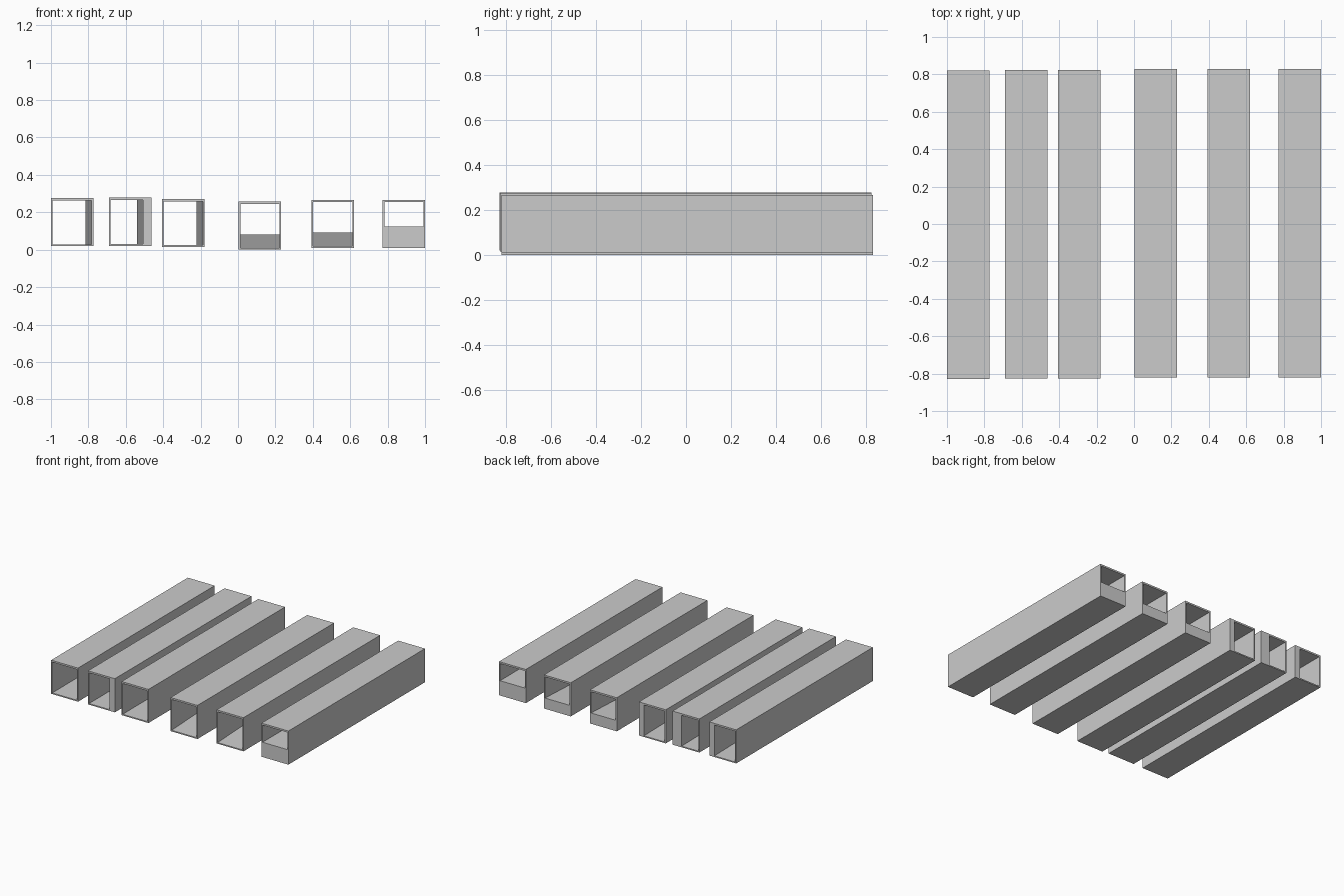
import bpy
import bmesh

WIDTH, HEIGHT, HALF = 0.227, 0.257, 0.825
WALL, ROOF = 0.009, 0.013

cube = bpy.data.objects.get("Cube")
if cube:
    bpy.data.objects.remove(cube, do_unlink=True)

grey = bpy.data.materials.new("light grey")
grey.use_nodes = True
colour = (0.6, 0.6, 0.6, 1)
grey.diffuse_color = colour
grey.node_tree.nodes["Principled BSDF"].inputs["Base Color"].default_value = colour


def rectangle(bm, x0, x1, z0, z1, y):
    return [bm.verts.new((x, y, z)) for x, z in ((x0, z0), (x1, z0), (x1, z1), (x0, z1))]


def bridge(bm, a, b):
    for i in range(4):
        j = (i + 1) % 4
        bm.faces.new((a[i], a[j], b[j], b[i]))


def tube(name, x, y, z, side=(WALL, WALL), floor=(WALL, WALL)):
    """Open tube whose side wall and floor thickness run from front to back."""
    bm = bmesh.new()
    outer, inner = [], []
    for end, s, f in zip((y - HALF, y + HALF), side, floor):
        outer.append(rectangle(bm, x, x + WIDTH, z, z + HEIGHT, end))
        inner.append(rectangle(bm, x + WALL, x + WIDTH - s,
                               z + f, z + HEIGHT - ROOF, end))
    bridge(bm, outer[0], outer[1])
    bridge(bm, inner[0], inner[1])
    for o, i in zip(outer, inner):
        bridge(bm, o, i)
    bmesh.ops.recalc_face_normals(bm, faces=bm.faces)
    mesh = bpy.data.meshes.new(name)
    bm.to_mesh(mesh)
    bm.free()
    mesh.materials.append(grey)
    bpy.context.collection.objects.link(bpy.data.objects.new(name, mesh))


# Tubes with a side wall that thickens towards the back
tube("side_wedge_tube_outer", -1.0, -0.003, 0.02, side=(WALL, 0.043))
tube("side_wedge_tube_middle", -0.69, -0.001, 0.021, side=(0.045, 0.077))
tube("side_wedge_tube_inner", -0.406, -0.001, 0.015, side=(WALL, 0.043))

# Tubes with a raised floor
tube("floor_wedge_tube_inner", 0.004, 0.005, 0.0, floor=(WALL, 0.082))
tube("floor_wedge_tube_middle", 0.393, 0.005, 0.01, floor=(WALL, 0.082))
tube("thick_floor_tube", 0.773, 0.005, 0.01, floor=(0.113, 0.113))
